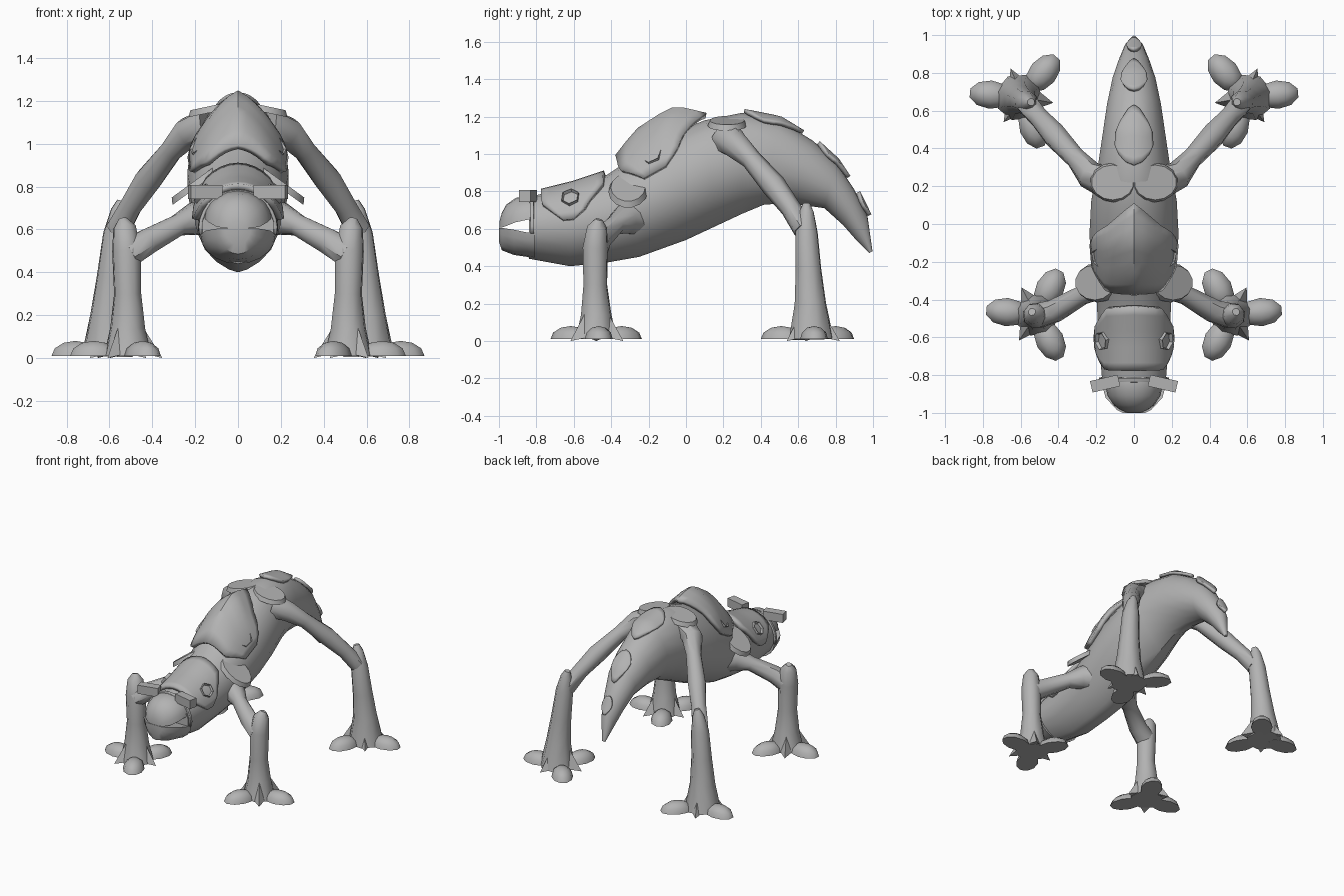
import bpy, bmesh
from math import sin, cos, pi, radians
from mathutils import Vector, Matrix

cube = bpy.data.objects.get("Cube")
if cube:
    bpy.data.objects.remove(cube, do_unlink=True)

grey = bpy.data.materials.new("stone grey")
grey.use_nodes = True
grey.diffuse_color = (0.45, 0.45, 0.45, 1)
grey.node_tree.nodes["Principled BSDF"].inputs["Base Color"].default_value = grey.diffuse_color


def finish(name, bm, mirror=False, thick=0, angle=35):
    """Turn a bmesh into a shaded object, mirrored or thickened if asked."""
    bmesh.ops.remove_doubles(bm, verts=bm.verts, dist=0.0005)
    bmesh.ops.recalc_face_normals(bm, faces=bm.faces)
    mesh = bpy.data.meshes.new(name)
    bm.to_mesh(mesh)
    bm.free()
    mesh.materials.append(grey)
    ob = bpy.data.objects.new(name, mesh)
    bpy.context.collection.objects.link(ob)
    bpy.ops.object.select_all(action='DESELECT')
    ob.select_set(True)
    bpy.context.view_layer.objects.active = ob
    bpy.ops.object.shade_smooth_by_angle(angle=radians(angle))
    if thick:
        mod = ob.modifiers.new("thickness", 'SOLIDIFY')
        mod.thickness, mod.offset = thick, 0
    if mirror:
        ob.modifiers.new("mirror", 'MIRROR')


def loft(bm, rings, closed=True):
    """Skin a list of point rings; closed rings also get end caps."""
    rows = [[bm.verts.new(p) for p in ring] for ring in rings]
    n = len(rows[0])
    for a, b in zip(rows, rows[1:]):
        for i in range(n if closed else n - 1):
            j = (i + 1) % n
            bm.faces.new((a[i], a[j], b[j], b[i]))
    if closed:
        bm.faces.new(rows[0])
        bm.faces.new(rows[-1])


def tube(name, path, sides=8):
    """Mirrored limb through (point, radius) pairs."""
    pts = [Vector(p) for p, r in path]
    bm = bmesh.new()
    rings = []
    for i, (p, (_, r)) in enumerate(zip(pts, path)):
        d = pts[min(i + 1, len(pts) - 1)] - pts[max(i - 1, 0)]
        u = d.cross(Vector((0.3, -1, 0.2))).normalized()
        v = d.cross(u).normalized()
        rings.append([p + r * (u * cos(2 * pi * k / sides) + v * sin(2 * pi * k / sides))
                      for k in range(sides)])
    loft(bm, rings)
    finish(name, bm, True, angle=45)


# Body stations: top y, top z, bottom y, bottom z, half width
BODY = [(-.84, .77, -.84, .44, .17), (-.6, .83, -.62, .40, .19), (-.42, .89, -.42, .42, .20),
        (-.3, .97, -.25, .45, .22), (-.1, 1.1, 0, .54, .24), (.1, 1.18, .15, .61, .23),
        (.3, 1.22, .3, .68, .195), (.5, 1.18, .42, .73, .17), (.68, 1.07, .57, .735, .145),
        (.8, .96, .74, .71, .115), (.9, .81, .84, .62, .08), (.97, .67, .91, .54, .05),
        (.997, .48, .98, .47, .012)]


def lerp(table, x):
    """Interpolate rows by their first entry."""
    x = max(table[0][0], min(table[-1][0], x))
    for a, b in zip(table, table[1:]):
        if x <= b[0]:
            f = (x - a[0]) / (b[0] - a[0])
            return [p + (q - p) * f for p, q in zip(a, b)]


def skin(y, a):
    """Point on the body: y along the spine, a = angle from the top."""
    yt, zt, yb, zb, w = lerp(BODY, y)
    c, s = cos(a), sin(a)
    x = w * (abs(s) ** (1 if c > 0 else 1.4)) * (1 if s > 0 else -1)
    return Vector((x, (yt + yb) / 2 + c * (yt - yb) / 2, (zt + zb) / 2 + c * (zt - zb) / 2))


def skin_normal(y, a):
    along = skin(y + .02, a) - skin(y - .02, a)
    around = skin(y, a + .05) - skin(y, a - .05)
    return along.cross(around).normalized() * -1


bm = bmesh.new()
loft(bm, [[skin(st[0], 2 * pi * k / 18) for k in range(18)] for st in BODY])
finish("body", bm)


def jaw(name, rows):
    """Half-round jaw: y, outer z, mouth z, half width."""
    bm = bmesh.new()
    loft(bm, [[(w * sin(a), y, zm + (zo - zm) * cos(a)) for a in
               [pi * (k / 10 - .5) for k in range(11)]] for y, zo, zm, w in rows])
    finish(name, bm)


# The mouth gapes at its corners and closes at the tip
jaw("upper_jaw", [(-.81, .775, .65, .155), (-.84, .78, .65, .155), (-.91, .765, .635, .14),
                  (-.96, .73, .615, .105), (-.985, .685, .607, .07), (-.997, .64, .605, .04)])
jaw("lower_jaw", [(-.81, .44, .575, .175), (-.85, .45, .58, .17), (-.92, .46, .595, .15),
                  (-.985, .485, .605, .09), (-1, .53, .605, .06)])


def shell(name, half_angle, front, back, lift=.012, thick=.03, bump=0):
    """Raised plate over the back; front and back edges run from ridge to rim."""
    bm = bmesh.new()
    grid = []
    for i in range(-8, 9):
        s = abs(i) / 8
        y0, y1 = lerp(front, s)[1], lerp(back, s)[1]
        row = []
        for j in range(9):
            y, a = y0 + (y1 - y0) * j / 8, half_angle * i / 8
            p = skin(y, a) + skin_normal(y, a) * lift
            p.z += bump * (1 - s) * min(1, .4 + j / 3, (8 - j) / 3 + .1)
            row.append(p)
        grid.append(row)
    loft(bm, grid, closed=False)
    finish(name, bm, thick=thick, angle=30)


shell("head_plate", 1.42, [(0, -.77), (.6, -.77), (.8, -.72), (1, -.65)],
      [(0, -.43), (.5, -.44), (.75, -.51), (.9, -.54), (1, -.59)])
shell("back_plate", 1.1, [(0, -.36), (.6, -.35), (1, -.24)],
      [(0, .11), (.5, -.01), (.8, -.06), (1, -.13)], bump=.11)
for label, y0, y1, spread in (("front", .31, .62, .52), ("middle", .70, .86, .5), ("rear", .91, .97, .5)):
    mid = y0 + (y1 - y0) * .45
    gap = (y1 - y0) * .1
    shell("tail_plate_" + label, spread,
          [(0, y0), (.4, y0 + gap / 2), (.8, y0 + (mid - y0) * .45), (1, mid - gap)],
          [(0, y1), (.3, y1 - gap / 2), (.8, mid + (y1 - mid) * .5), (1, mid + gap)], lift=.012, thick=.022)
shell("neck_band", 1.75, [(0, -.835), (1, -.83)], [(0, -.815), (1, -.81)], lift=.003, thick=.02)


def eye(name, y, a, radius):
    """Six-sided raised rim with a sunken centre."""
    n = skin_normal(y, a)
    turn = n.to_track_quat('Z', 'Y').to_matrix().to_4x4()
    bm = bmesh.new()
    bmesh.ops.create_cone(bm, cap_ends=True, segments=6, radius1=radius, radius2=radius * .9, depth=.06,
                          matrix=Matrix.Translation(skin(y, a) + n * .012) @ turn)
    cap = max(bm.faces, key=lambda f: f.normal.dot(n))
    bmesh.ops.inset_individual(bm, faces=[cap], thickness=radius * .25)
    bmesh.ops.translate(bm, verts=cap.verts, vec=n * -.03)
    finish(name, bm, True)


eye("head_eyes", -.61, .88, .055)
eye("back_eyes", -.18, .74, .065)


def disc(name, at, size, tilt):
    """Mirrored flat oval plate with a bevelled edge."""
    bm = bmesh.new()
    place = Matrix.Translation(at) @ Matrix.Rotation(radians(tilt), 4, 'Y') @ Matrix.Diagonal((*size, 1))
    bmesh.ops.create_cone(bm, cap_ends=True, segments=14, radius1=1, radius2=.88, depth=1, matrix=place)
    finish(name, bm, True)


disc("hip_plates", (.11, .22, 1.165), (.13, .105, .03), 12)
disc("shoulder_plates", (.2, -.31, .81), (.145, .105, .03), 36)

# Horn blocks beside the snout
bm = bmesh.new()
bmesh.ops.create_cube(bm, size=1, matrix=Matrix.Translation((.153, -.845, .775)) @
                      Matrix.Rotation(radians(-13), 4, 'Z') @ Matrix.Diagonal((.15, .062, .065, 1)))
finish("horn_blocks", bm, True)


def foot(name, at, angles, reach):
    """Three flat-bottomed toes with spikes in the gaps between them."""
    toes, spikes = bmesh.new(), bmesh.new()
    for i, ang in enumerate(angles):
        place = Matrix.Translation((at[0], at[1], .01)) @ Matrix.Rotation(radians(ang), 4, 'Z')
        toe = bmesh.ops.create_uvsphere(toes, u_segments=10, v_segments=6, radius=1)["verts"]
        for v in toe:
            v.co.z = max(v.co.z, 0)
        bmesh.ops.transform(toes, verts=toe, matrix=place @ Matrix.Translation((reach - .115, 0, 0)) @
                            Matrix.Diagonal((.115, .075, .07, 1)))
        # spike leaning out and down from the ankle
        a = radians((ang + (angles[(i + 1) % 3] - ang) % 360 / 2))
        out = Vector((cos(a), sin(a), 0))
        side = Vector((-out.y, out.x, 0))
        base = Vector((at[0], at[1], 0)) + out * .04
        tri = [spikes.verts.new(p) for p in (base + side * .07 + Vector((0, 0, .03)),
               base - side * .07 + Vector((0, 0, .03)), base + Vector((0, 0, .2)))]
        tip = spikes.verts.new(base + out * .125)
        spikes.faces.new(tri)
        for k in range(3):
            spikes.faces.new((tri[k], tri[(k + 1) % 3], tip))
    finish(name + "_toes", toes, True, angle=50)
    finish(name + "_spikes", spikes, True)


# Front legs
tube("front_upper_leg", [((.12, -.28, .66), .105), ((.2, -.33, .65), .08), ((.28, -.38, .62), .053),
                         ((.42, -.46, .545), .064), ((.51, -.485, .49), .07)])
tube("front_lower_leg", [((.54, -.465, .65), .02), ((.53, -.475, .61), .055), ((.52, -.485, .5), .07),
                         ((.515, -.485, .3), .066), ((.515, -.48, .14), .085), ((.515, -.48, .01), .115)])
foot("front_foot", (.518, -.48), (5, 118, 242), .27)

# Rear legs
tube("rear_upper_leg", [((.14, .22, 1.08), .09), ((.235, .26, 1.05), .075), ((.31, .35, .97), .055),
                        ((.42, .47, .83), .066), ((.5, .56, .71), .055), ((.56, .63, .6), .06)])
tube("rear_lower_leg", [((.545, .645, .735), .02), ((.555, .645, .69), .04), ((.57, .645, .58), .062),
                        ((.59, .655, .38), .072), ((.605, .665, .2), .088), ((.61, .67, .01), .125)])
foot("rear_foot", (.59, .67), (5, 130, 250), .285)
